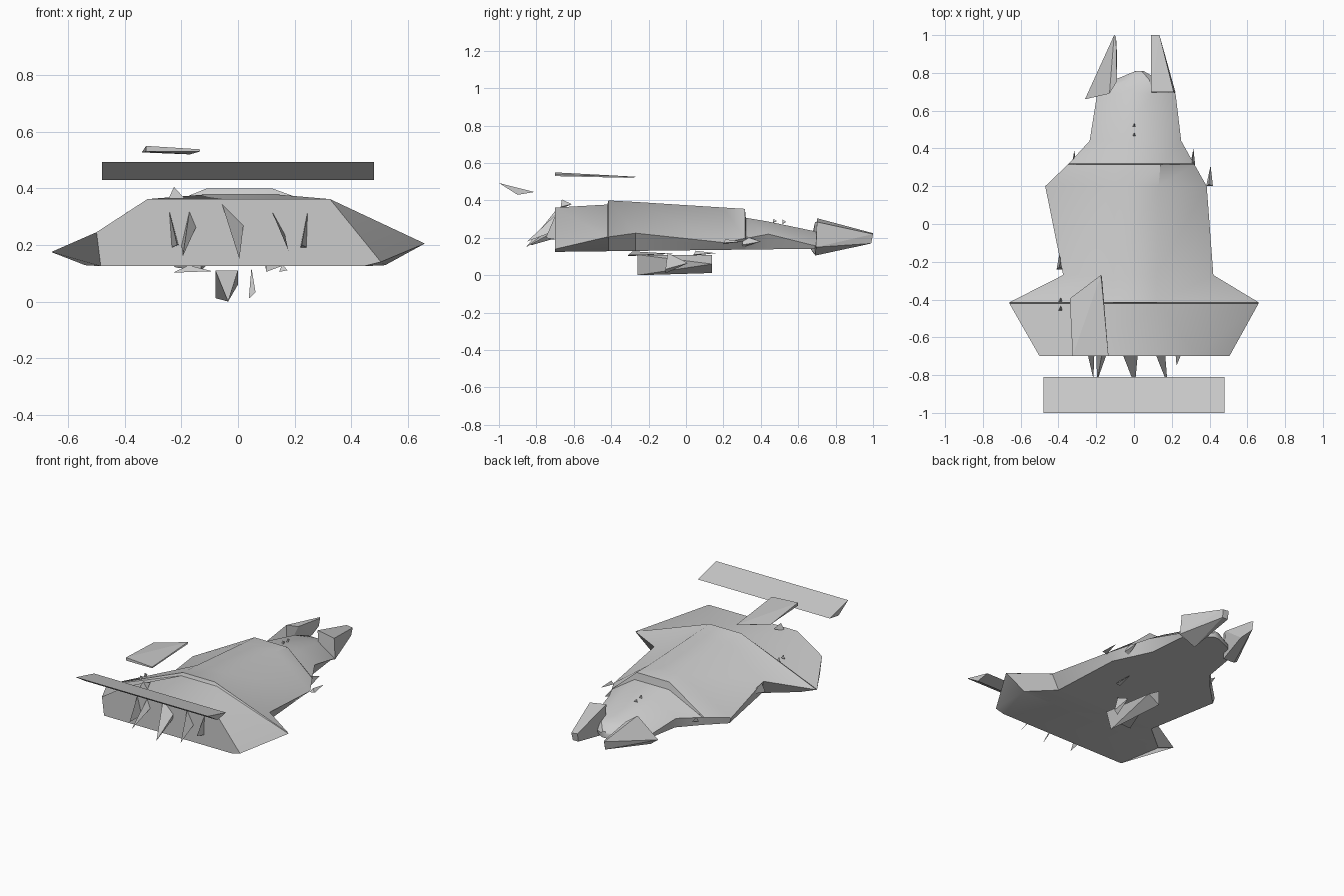
import bpy, bmesh

def make_object(name, bm, smooth=False):
    bmesh.ops.recalc_face_normals(bm, faces=bm.faces)
    mesh = bpy.data.meshes.new(name)
    bm.to_mesh(mesh)
    bm.free()
    ob = bpy.data.objects.new(name, mesh)
    bpy.context.collection.objects.link(ob)
    if smooth:
        bpy.ops.object.select_all(action='DESELECT')
        bpy.context.view_layer.objects.active = ob
        ob.select_set(True)
        bpy.ops.object.shade_smooth_by_angle(angle=0.6)
    return ob

def hull_part(name, points):
    """Faceted convex piece around a few points."""
    bm = bmesh.new()
    for p in points:
        bm.verts.new(p)
    bmesh.ops.convex_hull(bm, input=bm.verts)
    bmesh.ops.dissolve_limit(bm, angle_limit=0.02, verts=bm.verts, edges=bm.edges)
    return make_object(name, bm)

def loft(name, rings, smooth=False):
    bm = bmesh.new()
    rows = [[bm.verts.new(p) for p in r] for r in rings]
    n = len(rows[0])
    for a, b in zip(rows, rows[1:]):
        for i in range(n):
            j = (i + 1) % n
            bm.faces.new((a[i], a[j], b[j], b[i]))
    bm.faces.new(rows[0])
    bm.faces.new(rows[-1])
    return make_object(name, bm, smooth)

# Main body: y, left edge x z, right edge x z, roof left x, roof right x, roof z
# (paired stations make the steps at both ends of the raised roof)
stations = [
    (-.70, -.50, .245, .505, .14, -.32, .325, .362),
    (-.42, -.66, .175, .66, .205, -.12, .14, .378),
    (-.415, -.66, .175, .66, .205, -.11, .12, .400),
    (-.27, -.375, .21, .42, .225, -.11, .12, .392),
    (.20, -.47, .175, .385, .175, -.10, .13, .362),
    (.315, -.35, .19, .32, .197, -.10, .14, .355),
    (.32, -.345, .19, .317, .197, -.10, .15, .307),
    (.44, -.235, .20, .25, .22, -.09, .14, .287),
    (.69, -.195, .16, .22, .158, -.07, .10, .235),
    (.765, -.10, .165, .13, .165, -.03, .08, .215),
    (.81, .01, .17, .05, .17, .02, .04, .185),
]
rings = []
for y, xl, zl, xr, zr, tl, tr, zt in stations:
    wing = abs(xl) > .6
    bl, br = (-.54, .52) if wing else (xl * .97, xr * .88)
    zb = .125 + .012 * (y + .7)
    rings.append([(bl, y, zb), (xl, y, zl), (tl, y, zt),
                  (tr, y, zt), (xr, y, zr), (br, y, zb)])
loft("body", rings, smooth=True)

# Floating rear wing: triangular bar
wing_profile = [(-1.0, .493), (-.90, .43), (-.81, .445)]
loft("rear_wing", [[(x, y, z) for y, z in wing_profile] for x in (-.48, .48)])

# Loose wing support plate
hull_part("wing_support", [
    (-.325, -.70, .55), (-.325, -.70, .53), (-.135, -.70, .538), (-.135, -.70, .53),
    (-.34, -.395, .527), (-.175, -.27, .527), (-.17, -.28, .52)])

# Twisted belly skid: triangle turning a quarter from front to back
hull_part("belly_skid", [
    (-.08, -.26, .11), (0, -.26, .11), (-.035, -.26, 0),
    (-.08, .14, .107), (-.08, .14, .012), (0, .14, .06)])

# Nose prongs
hull_part("nose_prong_right", [
    (.09, .70, .305), (.21, .70, .285), (.22, .695, .15), (.10, .69, .105),
    (.09, 1, .225), (.135, 1, .22), (.13, .99, .17), (.09, .99, .17)])
hull_part("nose_prong_left", [
    (-.26, .66, .15), (-.13, .69, .285), (-.09, .755, .26), (-.13, .69, .11),
    (-.22, .68, .12), (-.105, 1, .225), (-.095, .99, .225),
    (-.105, .99, .17), (-.09, .9, .15)])

# Exhaust spikes: high root, two low root points, tip
spikes = [
    ((-.245, .33), (-.235, .19), (-.21, .20), (-.215, -.82, .20)),
    ((-.17, .33), (-.145, .27), (-.20, .20), (-.195, -.83, .16)),
    ((-.06, .355), (.02, .275), (.015, .24), (.005, -.855, .15)),
    ((.115, .33), (.165, .24), (.14, .28), (.178, -.85, .18)),
    ((.25, .34), (.22, .19), (.245, .19), (.225, -.75, .20)),
]
for i, (a, b, c, tip) in enumerate(spikes):
    hull_part(f"exhaust_spike_{i + 1}",
              [(p[0], -.69, p[1]) for p in (a, b, c)] + [tip])

# Side and belly slivers: centre and half sizes
slivers = [
    ("side_sliver", (.31, .35, .18), (.015, .05, .03)),
    ("side_sliver", (.40, .255, .18), (.018, .055, .012)),
    ("side_sliver", (-.32, .34, .18), (.015, .05, .03)),
    ("side_sliver", (-.39, -.17, .19), (.02, .07, .03)),
    ("belly_sliver", (-.16, -.19, .115), (.07, .12, .013)),
    ("belly_sliver", (.05, -.05, .065), (.012, .06, .055)),
    ("belly_sliver", (.16, .1, .118), (.015, .06, .013)),
    ("roof_sliver", (-.22, -.64, .38), (.03, .03, .025)),
    ("hood_chip", (0, .525, .285), (.008, .01, .012)),
    ("hood_chip", (0, .475, .29), (.008, .01, .012)),
    ("wing_chip", (-.39, -.40, .305), (.01, .01, .015)),
    ("wing_chip", (-.39, -.445, .305), (.01, .012, .015)),
]
tetra = [(-1, -1, -1), (1, -1, -.6), (.3, 1, 0), (-.2, -.8, 1)]
for name, c, s in slivers:
    hull_part(name, [tuple(c[k] + s[k] * t[k] for k in range(3)) for t in tetra])
